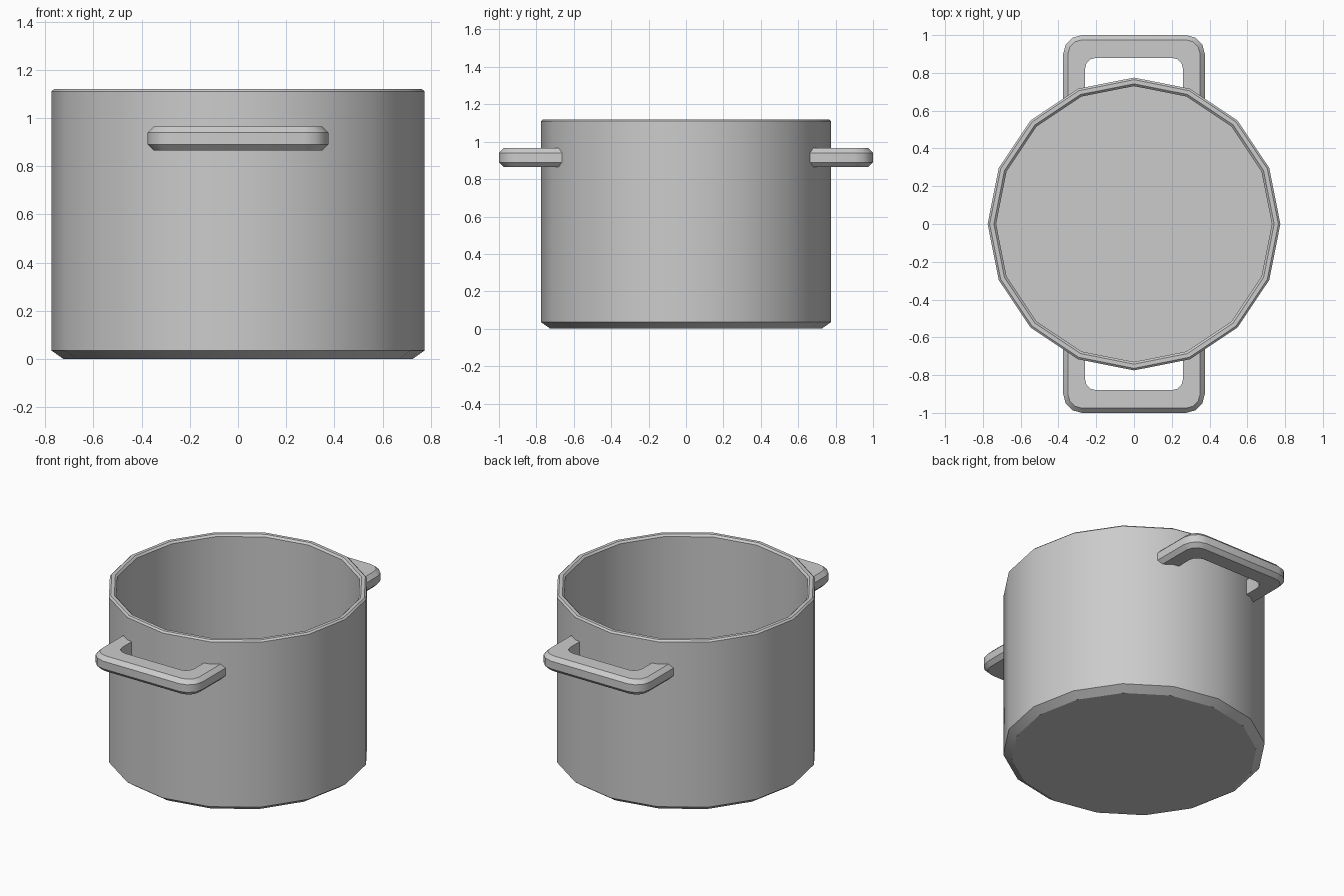
import bpy, bmesh
from math import sin, cos, pi, radians

cube = bpy.data.objects.get("Cube")
if cube:
    bpy.data.objects.remove(cube, do_unlink=True)

SIDES = 16
metal = bpy.data.materials.new("grey metal")
metal.use_nodes = True
colour = (0.6, 0.6, 0.6, 1)
metal.diffuse_color = colour
metal.node_tree.nodes["Principled BSDF"].inputs["Base Color"].default_value = colour


def finish(bm, name):
    bmesh.ops.recalc_face_normals(bm, faces=bm.faces)
    mesh = bpy.data.meshes.new(name)
    bm.to_mesh(mesh)
    bm.free()
    mesh.materials.append(metal)
    ob = bpy.data.objects.new(name, mesh)
    bpy.context.collection.objects.link(ob)
    bpy.ops.object.select_all(action="DESELECT")
    ob.select_set(True)
    bpy.context.view_layer.objects.active = ob
    bpy.ops.object.shade_smooth_by_angle(angle=radians(35))
    return ob


def bridge(bm, a, b):
    for i in range(len(a)):
        j = (i + 1) % len(a)
        bm.faces.new((a[i], a[j], b[j], b[i]))


# Pot body: outer base, wall, bevelled rim, inner wall and floor
profile = [(0.725, 0), (0.775, 0.035), (0.775, 1.11), (0.764, 1.12),
           (0.742, 1.12), (0.73, 1.108), (0.73, 0.05)]
bm = bmesh.new()
rings = [[bm.verts.new((r * cos(2 * pi * i / SIDES), r * sin(2 * pi * i / SIDES), z))
          for i in range(SIDES)] for r, z in profile]
for a, b in zip(rings, rings[1:]):
    bridge(bm, a, b)
bm.faces.new(rings[0])
bm.faces.new(rings[-1])
finish(bm, "pot_body")


# Handle outline: a U with rounded corners, from the +x end to the -x end
def u_path(half, far, radius, root):
    cx, cy = half - radius, far - radius
    arc = [(cx + radius * cos(k * pi / 6), cy + radius * sin(k * pi / 6)) for k in range(4)]
    side = [(half, root)] + arc
    return side + [(-x, y) for x, y in reversed(side)]


def handle(name, direction):
    low, high, bevel = 0.865, 0.965, 0.025
    inner = u_path(0.26, 0.88, 0.06, 0.70)
    outer = u_path(0.375, 1.0, 0.1, 0.645)
    inset = u_path(0.375 - bevel, 1.0 - bevel, 0.1 - bevel, 0.657)
    bm = bmesh.new()
    sections = []
    for n, o, s in zip(inner, outer, inset):
        corners = [(n, low), (s, low), (o, low + bevel), (o, high - bevel), (s, high), (n, high)]
        sections.append([bm.verts.new((p[0] * direction, p[1] * direction, z)) for p, z in corners])
    for a, b in zip(sections, sections[1:]):
        bridge(bm, a, b)
    bm.faces.new(sections[0])
    bm.faces.new(sections[-1])
    finish(bm, name)


handle("front_handle", -1)
handle("back_handle", 1)
